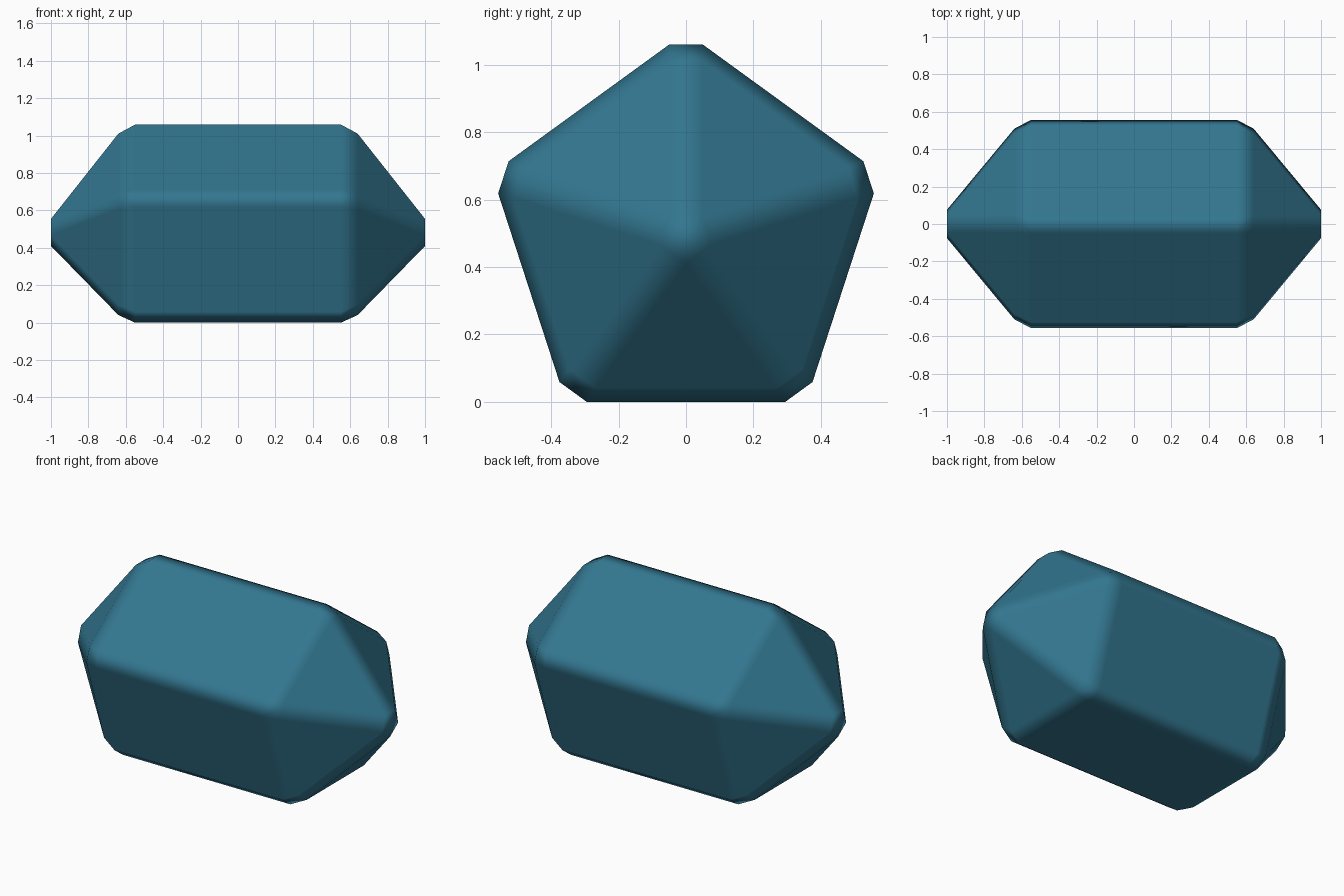
import bpy, bmesh, math
from mathutils import Vector

if "Cube" in bpy.data.objects:
    bpy.data.objects.remove(bpy.data.objects["Cube"])

SIDES = 5
CENTRE_Z = 0.49

def face_point(i, x, apothem, offset):
    """Point on side i: distance out from the axis, shift along the side."""
    a = math.radians(-90) + i * math.tau / SIDES
    y = apothem * math.cos(a) - offset * math.sin(a)
    z = apothem * math.sin(a) + offset * math.cos(a)
    return Vector((x, y, z + CENTRE_Z))

# Chamfered pentagonal crystal: corners of each prism face, end facet and tip
bm = bmesh.new()
for i in range(SIDES):
    for end in (-1, 1):
        for side in (-1, 1):
            bm.verts.new(face_point(i, end * 0.55, 0.49, side * 0.294))
            bm.verts.new(face_point(i, end * 0.64, 0.449, side * 0.267))
        bm.verts.new(face_point(i, end * 1.0, 0.08, 0))
bmesh.ops.convex_hull(bm, input=bm.verts)
bmesh.ops.dissolve_limit(bm, angle_limit=math.radians(2),
                         verts=bm.verts, edges=bm.edges)
bmesh.ops.recalc_face_normals(bm, faces=bm.faces)
for f in bm.faces:
    f.smooth = True

mesh = bpy.data.meshes.new("crystal")
bm.to_mesh(mesh)
bm.free()
crystal = bpy.data.objects.new("crystal", mesh)
bpy.context.collection.objects.link(crystal)

# Flat-looking facets with soft chamfers
weighted = crystal.modifiers.new("facet_normals", 'WEIGHTED_NORMAL')
weighted.weight = 100

# Teal colour
teal = bpy.data.materials.new("teal")
teal.diffuse_color = (0.032, 0.18, 0.275, 1)
teal.use_nodes = True
teal.node_tree.nodes["Principled BSDF"].inputs["Base Color"].default_value = teal.diffuse_color
mesh.materials.append(teal)
